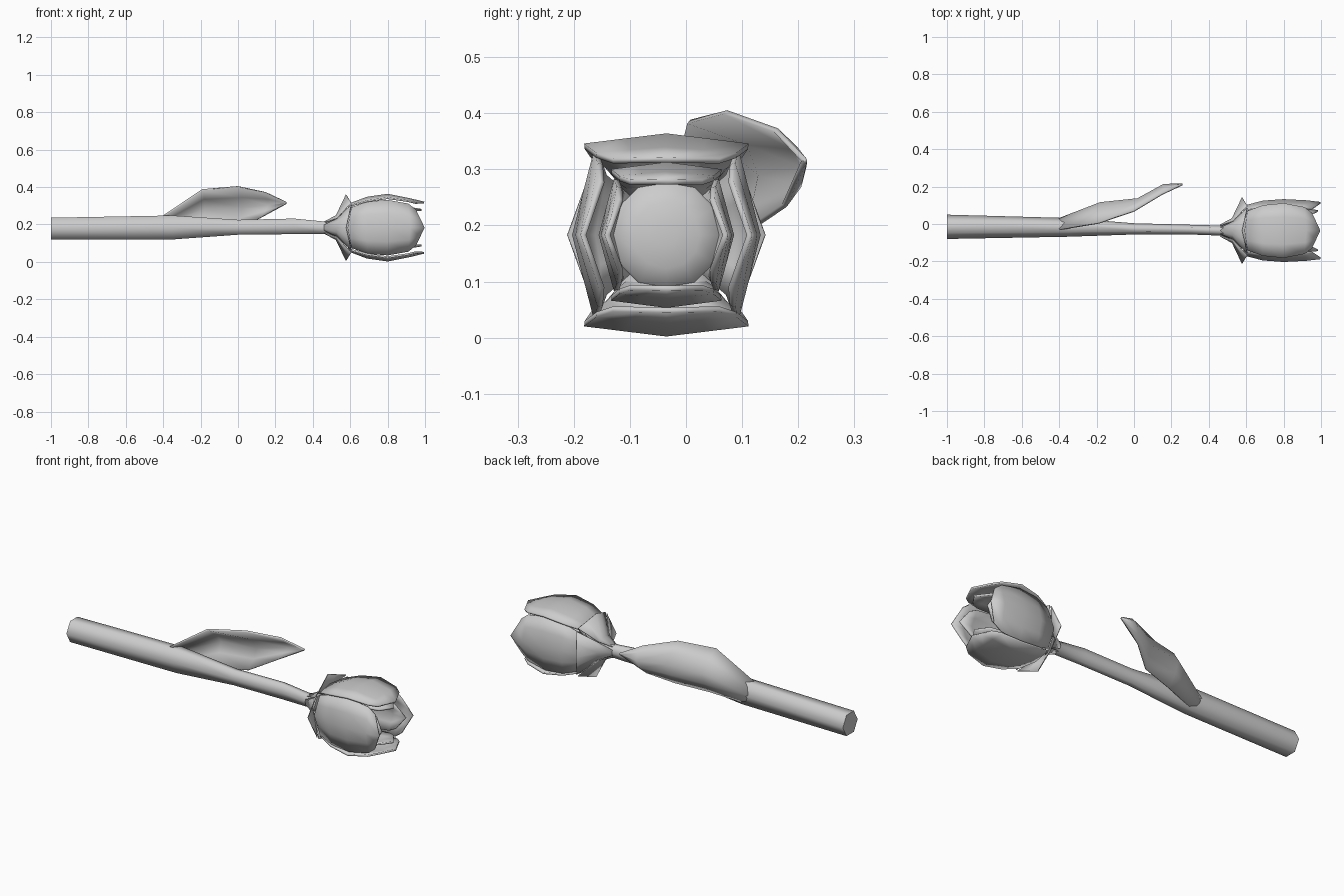
import bpy, math
from mathutils import Vector

cube = bpy.data.objects.get("Cube")
if cube:
    bpy.data.objects.remove(cube, do_unlink=True)

grey = bpy.data.materials.new("plain grey")
grey.use_nodes = True
COLOUR = (0.604, 0.604, 0.604, 1)
grey.diffuse_color = COLOUR
grey.node_tree.nodes["Principled BSDF"].inputs["Base Color"].default_value = COLOUR

AXIS_Y, AXIS_Z = -0.035, 0.183   # centre line of the flower


def loft(name, rows, closed=False, thick=0.0):
    """Skin rows of points that all have the same length."""
    n = len(rows[0])
    verts = [p for row in rows for p in row]
    faces = []
    for i in range(len(rows) - 1):
        for j in range(n if closed else n - 1):
            k = (j + 1) % n
            faces.append((i * n + j, i * n + k, (i + 1) * n + k, (i + 1) * n + j))
    if closed:
        faces += [tuple(reversed(range(n))), tuple(range(len(verts) - n, len(verts)))]
    mesh = bpy.data.meshes.new(name)
    mesh.from_pydata(verts, [], faces)
    mesh.materials.append(grey)
    obj = bpy.data.objects.new(name, mesh)
    bpy.context.collection.objects.link(obj)
    if thick:
        mod = obj.modifiers.new("thickness", 'SOLIDIFY')
        mod.thickness = thick
        mod.offset = 0
    bpy.ops.object.select_all(action='DESELECT')
    obj.select_set(True)
    bpy.context.view_layer.objects.active = obj
    bpy.ops.object.shade_smooth_by_angle(angle=math.radians(75))
    return obj


def ring(x, y, z, ry, rz, sides):
    return [(x, y + ry * math.cos(k * math.tau / sides), z + rz * math.sin(k * math.tau / sides))
            for k in range(sides)]


def petal(name, turn, rows, thick):
    """Rows hold: x at middle, x at edge, radius at middle, radius at edge, half width."""
    c, s = math.cos(turn), math.sin(turn)
    grid = []
    for xm, xe, rm, re, w in rows:
        line = []
        for t in (-1, -0.5, 0, 0.5, 1):
            a = abs(t)
            x, r = xm + (xe - xm) * a, rm + (re - rm) * a
            line.append((x, AXIS_Y + r * c - t * w * s, AXIS_Z + r * s + t * w * c))
        grid.append(line)
    return loft(name, grid, thick=thick)


# Stem: tapered six-sided rod
stem = [(-1, -0.015, 0.178, 0.065, 0.067), (-0.35, -0.018, 0.184, 0.05, 0.074),
        (0, -0.026, 0.185, 0.03, 0.046), (0.3, -0.03, 0.19, 0.026, 0.048),
        (0.46, AXIS_Y, AXIS_Z, 0.027, 0.038), (0.53, AXIS_Y, AXIS_Z, 0.05, 0.055)]
loft("stem", [ring(*row, 6) for row in stem], closed=True)

# Leaf: upper edge, midrib and lower edge, wrapping the stem at its base
upper = [(-0.4, -0.03, 0.243), (-0.19, 0.005, 0.385), (0, 0.07, 0.402), (0.15, 0.16, 0.37), (0.257, 0.209, 0.318)]
rib = [(-0.4, 0.027, 0.19), (-0.18, 0.112, 0.285), (0.02, 0.133, 0.29), (0.16, 0.21, 0.305), (0.26, 0.211, 0.315)]
lower = [(-0.37, 0.0, 0.13), (-0.18, 0.045, 0.16), (0, 0.09, 0.178), (0.12, 0.175, 0.235), (0.257, 0.209, 0.312)]
leaf = []
for u, m, l in zip(upper, rib, lower):
    u, m, l = Vector(u), Vector(m), Vector(l)
    bulge = (m - (u + l) / 2) * 0.2
    leaf.append([u, (u + m) / 2 + bulge, m, (m + l) / 2 + bulge, l])
loft("leaf", leaf, thick=0.01)

# Flower heart: low dome that closes the cup between the petals
heart = [(0.585, 0.04), (0.6, 0.1), (0.61, 0.095), (0.625, 0.06), (0.63, 0.02)]
loft("flower_heart", [ring(x, AXIS_Y, AXIS_Z, r, r, 12) for x, r in heart], closed=True)

# Flower: four sepals, four outer petals, four inner petals
flat_outer = [(0.585, 0.59, 0.03, 0.03, 0.04), (0.595, 0.61, 0.125, 0.12, 0.105),
              (0.69, 0.69, 0.16, 0.142, 0.135), (0.8, 0.8, 0.176, 0.158, 0.146),
              (0.92, 0.91, 0.152, 0.142, 0.125), (0.995, 0.95, 0.134, 0.132, 0.095)]
bent_outer = [(0.585, 0.59, 0.03, 0.03, 0.04), (0.59, 0.61, 0.13, 0.11, 0.108),
              (0.69, 0.69, 0.155, 0.122, 0.138), (0.8, 0.8, 0.163, 0.125, 0.147),
              (0.92, 0.91, 0.157, 0.118, 0.127), (0.997, 0.95, 0.148, 0.115, 0.095)]
sepal = [(0.46, 0.46, 0.03, 0.025, 0.015), (0.525, 0.53, 0.065, 0.05, 0.048),
         (0.578, 0.605, 0.176, 0.132, 0.12)]


def shrink(rows, k):
    return [(x0 - 0.02 * k, x1 - 0.02 * k, rm * k, re * k, w * 0.67) for x0, x1, rm, re, w in rows]


for i, side in enumerate(("left", "top", "right", "bottom")):
    turn = i * math.pi / 2
    outer = flat_outer if i % 2 else bent_outer
    petal(side + "_outer_petal", turn, outer, 0.01)
    petal(side + "_inner_petal", turn, shrink(outer, 0.71), 0.01)
    petal(side + "_sepal", turn, sepal, 0.004)
